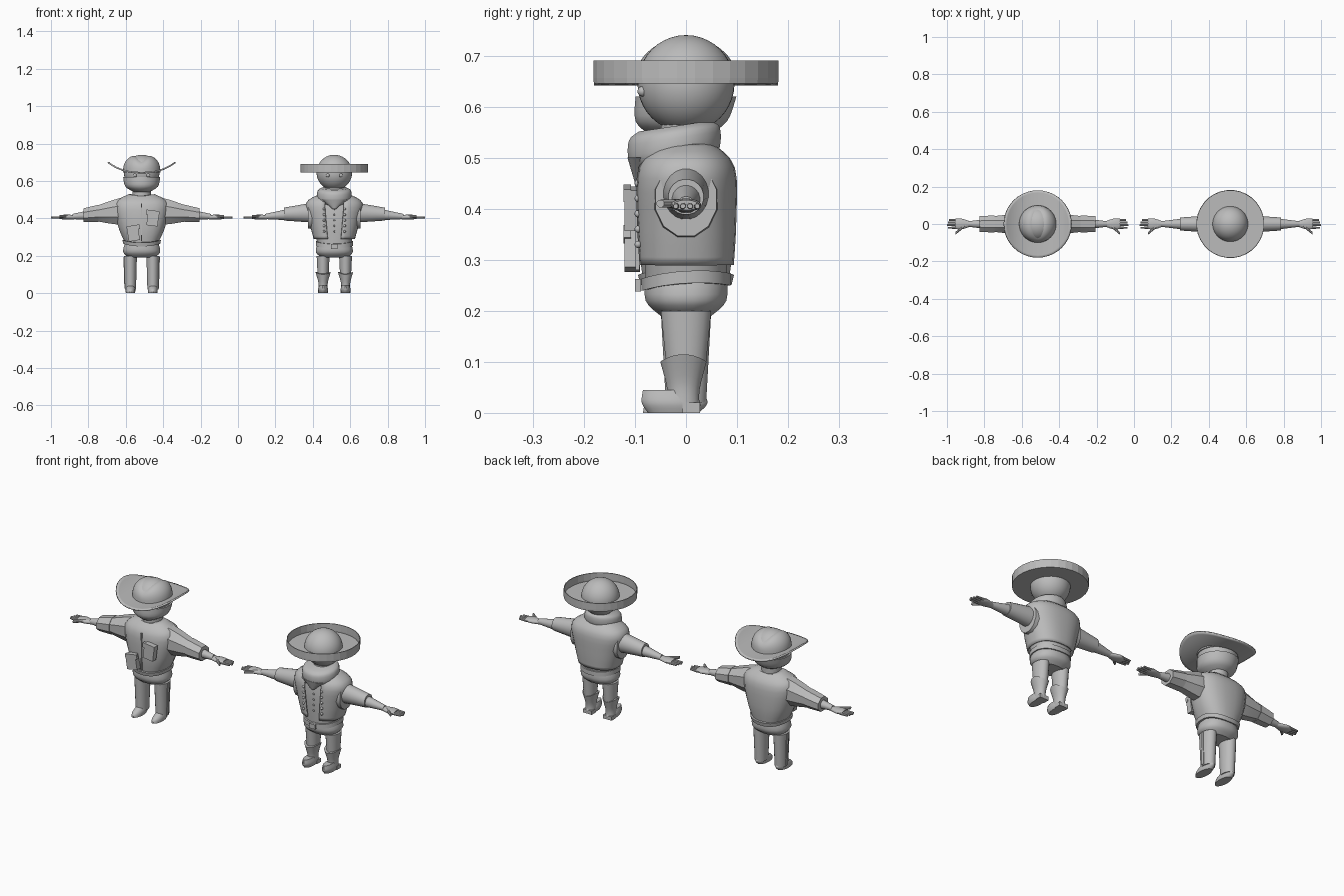
import bpy, bmesh, math
from mathutils import Matrix, Vector

cube = bpy.data.objects.get("Cube")
if cube:
    bpy.data.objects.remove(cube, do_unlink=True)

shade_of_grey = (.5, .5, .5, 1)
grey = bpy.data.materials.new("plain grey")
grey.use_nodes = True
grey.diffuse_color = shade_of_grey
grey.node_tree.nodes["Principled BSDF"].inputs["Base Color"].default_value = shade_of_grey
parts = []


def finish(name, figure, bm, mirror=False, thickness=0):
    """Turn a bmesh into a named part standing at the figure's centre."""
    bmesh.ops.recalc_face_normals(bm, faces=bm.faces)
    mesh = bpy.data.meshes.new(name)
    bm.to_mesh(mesh)
    bm.free()
    mesh.materials.append(grey)
    part = bpy.data.objects.new(name, mesh)
    part.location.x = figure
    bpy.context.collection.objects.link(part)
    if thickness:
        solid = part.modifiers.new("thickness", "SOLIDIFY")
        solid.thickness, solid.offset = thickness, 0
    if mirror:
        part.modifiers.new("other side", "MIRROR")
    parts.append(part)


def eased(sections, steps=4):
    """Pass a smooth curve through the given sections."""
    points = [Vector(section) for section in sections]
    points = points[:1] + points + points[-1:]
    result = []
    for before, start, end, after in zip(points, points[1:], points[2:], points[3:]):
        for step in range(steps):
            t = step / steps
            bend = (1 - t) * (2 * start - before - end) + t * (2 * end - start - after)
            result.append(start.lerp(end, t) + bend * t * (1 - t) / 2)
    return result + [points[-1]]


def bridge(bm, rows, closed=True):
    """Join neighbouring rows of vertices with quads."""
    for lower, upper in zip(rows, rows[1:]):
        for i in range(0 if closed else 1, len(lower)):
            bm.faces.new((lower[i - 1], lower[i], upper[i], upper[i - 1]))


def tube(name, figure, sections, centre=(0, 0), drift=(0, 0), along="z", sides=20,
         square=2, tilt=0, dip=0, gap=0, caps=2, **options):
    """Skin sections of (position, half width, half depth) along z or x."""
    bm = bmesh.new()
    rows = []
    first, last = sections[0][0], sections[-1][0]
    for position, width, depth in eased(sections):
        middle = Vector(centre) + Vector(drift) * (position - first) / (last - first)
        row = []
        for i in range(sides):
            share = i / (sides - 1) if gap else (i + .5) / sides
            angle = gap - math.pi / 2 + share * (math.tau - 2 * gap)
            c, s = math.cos(angle), math.sin(angle)
            u = middle.x + width * math.copysign(abs(c) ** (2 / square), c)
            v = middle.y + depth * math.copysign(abs(s) ** (2 / square), s)
            upright = (u, v, position + tilt * v - dip * s * s)
            row.append(bm.verts.new(upright if along == "z" else (position, u, v)))
        rows.append(row)
    bridge(bm, rows, closed=not gap)
    for end in (rows[0], rows[-1])[:caps]:
        bm.faces.new(end)
    finish(name, figure, bm, **options)


def arm(name, figure, sections, height, drop=0, **options):
    """A mirrored pair of tubes running outward from the body."""
    tube(name, figure, sections, (0, height), (0, -drop), along="x", mirror=True, **options)


def ball(name, figure, place, radius, segments=12, **options):
    bm = bmesh.new()
    bmesh.ops.create_uvsphere(bm, u_segments=2 * segments, v_segments=segments, radius=radius,
                              matrix=Matrix.Translation(place))
    finish(name, figure, bm, **options)


def box(name, figure, place, size, roll=0, **options):
    bm = bmesh.new()
    turn = Matrix.Rotation(roll, 4, "Y") @ Matrix.Diagonal((*size, 1))
    bmesh.ops.create_cube(bm, size=1, matrix=Matrix.Translation(place) @ turn)
    finish(name, figure, bm, **options)


JACKETED, VESTED = -.515, .515
REACH = .485
HEAD_HEIGHT, HEAD_RADIUS = .645, .095
BRIM_RADIUS = .18
LEG = .06

# Body parts common to both figures
for figure, trouser_hem in ((JACKETED, .02), (VESTED, .1)):
    ball("head", figure, (0, 0, HEAD_HEIGHT), HEAD_RADIUS, segments=20)
    ball("eye", figure, (.035, -.085, .63), .01, mirror=True)
    tube("neck", figure, [(.5, .05, .05), (.6, .05, .05)])
    arm("forearm", figure, [(.25, .03, .03), (.37, .015, .014)], height=.42, drop=.01)
    arm("palm", figure, [(.36, .014, .012), (.41, .03, .013), (.44, .025, .01)], height=.407)
    for i in range(4):
        tip = REACH - .006 * abs(i - 1)
        tube("finger", figure, [(.43, .007, .007), (tip, .005, .005)], (.014 * i - .02, .405),
             along="x", sides=8, mirror=True)
    tube("thumb", figure, [(.38, .01, .01), (.44, .008, .008)], (0, .41), (-.05, 0),
         along="x", sides=8, mirror=True)
    tube("trouser_seat", figure, [(.19, .07, .05), (.22, .1, .08), (.27, .09, .08)], square=2.3)
    tube("trouser_leg", figure, [(trouser_hem, .03, .04), (.2, .035, .05)], (LEG, 0), mirror=True)

# Curled hat: brim rising towards the sides
bm = bmesh.new()
rows = []
for step in range(8):
    radius = BRIM_RADIUS * (step + 7) / 14
    row = []
    for i in range(40):
        angle = math.tau * i / 40
        x, y = radius * math.cos(angle), radius * math.sin(angle)
        row.append(bm.verts.new((x, y, HEAD_HEIGHT + .055 * abs(x / BRIM_RADIUS) ** 2.5)))
    rows.append(row)
bridge(bm, rows)
finish("hat_brim", JACKETED, bm, thickness=.008)

# Curled hat: crown creased from front to back
bm = bmesh.new()
bmesh.ops.create_uvsphere(bm, u_segments=40, v_segments=24, radius=.1)
for vert in bm.verts:
    rise = max(0, vert.co.z / .1)
    crease = math.exp(-(vert.co.x / .03) ** 2)
    vert.co.z = HEAD_HEIGHT + .1 * rise ** .75 - .024 * rise * crease
finish("hat_crown", JACKETED, bm)

# Face scarf, jacket and sleeves of the first figure
tube("face_scarf", JACKETED, [(.54, .04, .05), (.57, .088, .09), (.62, .1, .1)], (0, -.015), (0, .015))
tube("jacket", JACKETED, [(.27, .09, .085), (.36, .128, .095), (.48, .145, .09), (.53, .07, .05)],
     square=2.4, dip=.01)
tube("jacket_hem", JACKETED, [(.265, .1, .09), (.285, .104, .095)], square=2.4, dip=.015)
box("front_seam", JACKETED, (0, -.095, .38), (.006, .008, .2))
for x, z, roll in ((.06, .4, .13), (-.045, .32, -.16)):
    box("pocket", JACKETED, (x, -.105, z), (.06, .03, .08), roll)
    box("pocket_flap", JACKETED, (x, -.115, z + .03), (.07, .014, .025), roll)
arm("jacket_sleeve", JACKETED, [(.09, .06, .08), (.15, .055, .07), (.24, .045, .045)],
    height=.44, drop=.014, sides=8)
arm("sleeve_cuff", JACKETED, [(.23, .05, .05), (.31, .045, .04)], height=.427, drop=.01, sides=8)

# Trouser stripes and shoes of the first figure
box("side_stripe", JACKETED, (.091, 0, .11), (.008, .014, .17), .03, mirror=True)
tube("shoe", JACKETED, [(0, .025, .055), (.02, .026, .06), (.045, .02, .03)], (LEG, -.03), (0, .03),
     mirror=True)

# Neck scarf, shirt and open vest of the second figure
tube("neck_scarf", VESTED, [(.485, .07, .07), (.51, .092, .09), (.55, .09, .09), (.565, .07, .07)],
     (0, -.023), tilt=.15)
tube("scarf_point", VESTED, [(.45, .01, .01), (.5, .065, .025)], (0, -.09))
tube("shirt", VESTED, [(.26, .09, .08), (.4, .12, .085), (.5, .12, .07), (.53, .06, .05)], square=2.4)
tube("vest", VESTED, [(.29, .106, .09), (.38, .13, .095), (.48, .148, .092), (.525, .08, .05)],
     square=2.4, gap=.27, sides=32, caps=0, thickness=.008)
for i in range(5):
    height = .33 + .03 * i
    ball("vest_button", VESTED, (.055, -.094, height), .007, segments=6, mirror=True)
    ball("shirt_button", VESTED, (0, -.085, height), .005, segments=6)
arm("armhole_trim", VESTED, [(.1, .065, .08), (.14, .062, .074)], height=.418, sides=12)
arm("short_sleeve", VESTED, [(.13, .045, .052), (.27, .035, .035)], height=.43, drop=.007)

# Belt and boots of the second figure
tube("belt", VESTED, [(.254, .1, .088), (.278, .1, .088)], square=2.3, tilt=.06, dip=.01)
box("belt_buckle", VESTED, (0, -.094, .25), (.035, .012, .025))
tube("boot_shaft", VESTED, [(.02, .025, .032), (.06, .026, .032), (.115, .042, .046)], (LEG, -.005),
     dip=.015, mirror=True)
tube("boot_foot", VESTED, [(0, .022, .05), (.02, .027, .058), (.045, .02, .05)], (LEG, -.025), (0, -.01),
     mirror=True)
box("boot_heel", VESTED, (LEG, .01, .01), (.052, .034, .02), mirror=True)

# Soft shading with crisp creases
bpy.ops.object.select_all(action="DESELECT")
for part in parts:
    part.select_set(True)
bpy.context.view_layer.objects.active = parts[0]
bpy.ops.object.shade_smooth_by_angle(angle=math.radians(35))

# Wide faceted hat with an upright rim, open at the top
tube("wide_hat", VESTED, [(.647, BRIM_RADIUS, BRIM_RADIUS), (.69, BRIM_RADIUS, BRIM_RADIUS)],
     sides=32, caps=1, thickness=.004)
